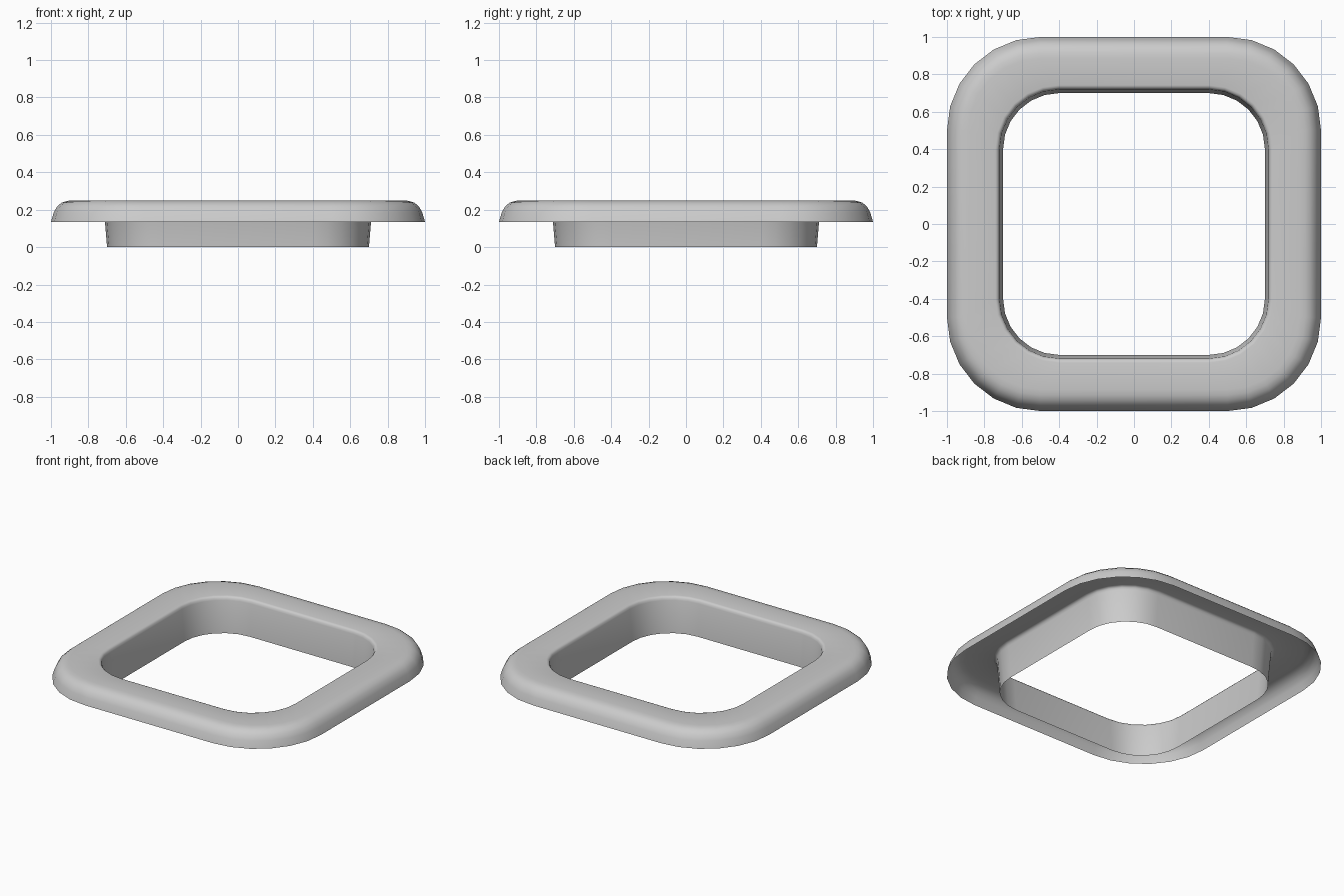
import bpy, bmesh, math

if "Cube" in bpy.data.objects:
    bpy.data.objects.remove(bpy.data.objects["Cube"])

SEG = 6  # segments per rounded corner

def rounded_loop(bm, half, straight, z):
    """Rounded-square ring of vertices."""
    r = half - straight
    ring = []
    for k, (sx, sy) in enumerate([(1, 1), (-1, 1), (-1, -1), (1, -1)]):
        for i in range(SEG + 1):
            a = math.pi / 2 * (k + i / SEG)
            ring.append(bm.verts.new((sx * straight + r * math.cos(a),
                                      sy * straight + r * math.sin(a), z)))
    return ring

# Cross-section: half width, straight half length, height
profile = [
    # outer lip
    (1.0, 0.5, 0.135), (0.985, 0.5, 0.185), (0.968, 0.5, 0.217),
    (0.942, 0.5, 0.238), (0.915, 0.5, 0.247), (0.885, 0.5, 0.25),
    # flat top and rolled inner edge
    (0.742, 0.4, 0.25), (0.731, 0.4, 0.247), (0.724, 0.4, 0.239), (0.719, 0.4, 0.225),
    # open collar
    (0.70, 0.4, 0.0),
]

# Open thin shell swept around the rounded square
bm = bmesh.new()
rings = [rounded_loop(bm, *p) for p in profile]
for a, b in zip(rings, rings[1:]):
    n = len(a)
    for i in range(n):
        j = (i + 1) % n
        bm.faces.new((a[i], a[j], b[j], b[i]))
mesh = bpy.data.meshes.new("bezel_frame")
bm.to_mesh(mesh)
bm.free()
frame = bpy.data.objects.new("bezel_frame", mesh)
bpy.context.collection.objects.link(frame)
bpy.context.view_layer.objects.active = frame
frame.select_set(True)
bpy.ops.object.shade_smooth_by_angle(angle=math.radians(40))
